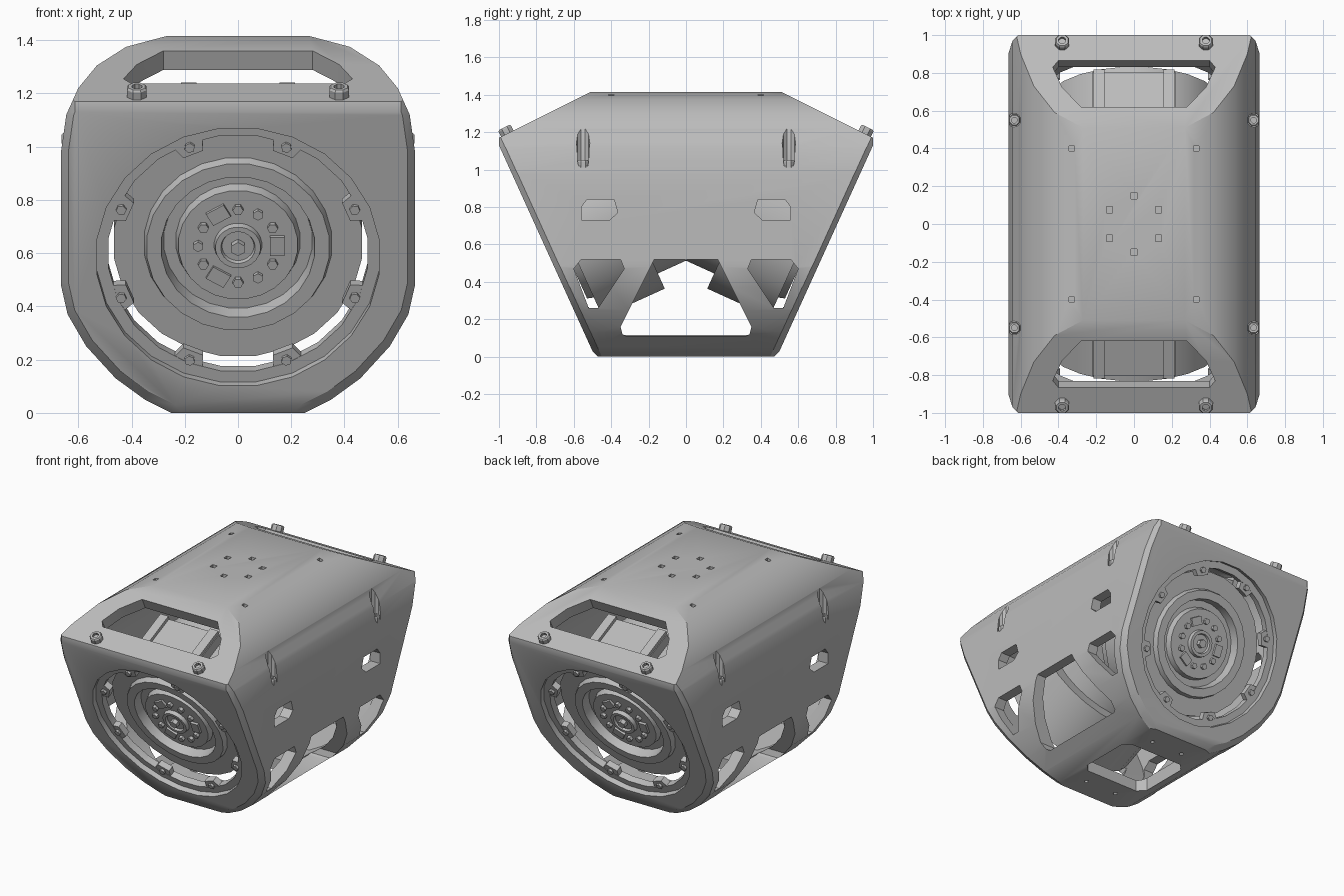
import bpy, bmesh, math
from mathutils import Vector, Matrix

if "Cube" in bpy.data.objects:
    bpy.data.objects.remove(bpy.data.objects["Cube"])

grey = bpy.data.materials.new("plain_grey")
grey.use_nodes = True
grey.diffuse_color = (0.5, 0.5, 0.5, 1)
grey.node_tree.nodes["Principled BSDF"].inputs["Base Color"].default_value = (0.5, 0.5, 0.5, 1)


def finish(bm, name, smooth=True):
    bmesh.ops.recalc_face_normals(bm, faces=bm.faces)
    mesh = bpy.data.meshes.new(name)
    bm.to_mesh(mesh)
    bm.free()
    mesh.materials.append(grey)
    obj = bpy.data.objects.new(name, mesh)
    bpy.context.collection.objects.link(obj)
    if smooth:
        bpy.ops.object.select_all(action='DESELECT')
        obj.select_set(True)
        bpy.context.view_layer.objects.active = obj
        bpy.ops.object.shade_smooth_by_angle(angle=math.radians(30))
    return obj


def frame(origin, x_axis, y_axis):
    x, y = Vector(x_axis).normalized(), Vector(y_axis).normalized()
    m = Matrix((x, y, x.cross(y))).transposed().to_4x4()
    m.translation = origin
    return m


def prism(bm, pts, m, lo, hi):
    a = [bm.verts.new(m @ Vector((x, y, lo))) for x, y in pts]
    b = [bm.verts.new(m @ Vector((x, y, hi))) for x, y in pts]
    bm.faces.new(a)
    bm.faces.new(b)
    for i in range(len(pts)):
        j = (i + 1) % len(pts)
        bm.faces.new((a[i], a[j], b[j], b[i]))


def lathe(bm, profile, m, sides):
    rings = []
    for r, z in profile:
        count = sides if r > 0 else 1
        rings.append([bm.verts.new(m @ Vector((r * math.cos(t), r * math.sin(t), z)))
                      for t in (math.tau * (k + 0.5) / sides for k in range(count))])
    for a, b in zip(rings, rings[1:]):
        for k in range(sides):
            n = (k + 1) % sides
            quad = [a[k % len(a)], a[n % len(a)], b[n % len(b)], b[k % len(b)]]
            bm.faces.new(list(dict.fromkeys(quad)))


def drum(bm, r, m, lo, hi, sides):
    lathe(bm, [(0, lo), (r, lo), (r, hi), (0, hi)], m, sides)


def rect(x0, x1, y0, y1):
    return [(x0, y0), (x1, y0), (x1, y1), (x0, y1)]


def at(x, y, z=0):
    return Matrix.Translation((x, y, z))


def mirrored(half):
    return half + [(-x, y) for x, y in reversed(half)]


def slice_off(bm, point, normal):
    bmesh.ops.bisect_plane(bm, geom=bm.verts[:] + bm.edges[:] + bm.faces[:], dist=1e-5,
                           plane_co=point, plane_no=normal, clear_outer=True)
    edges = [e for e in bm.edges if e.is_boundary]
    if edges:
        bmesh.ops.holes_fill(bm, edges=edges, sides=0)


ENDS = [("front", Matrix.Identity(4)), ("back", Matrix.Rotation(math.pi, 4, 'Z'))]
LEAN = Vector((0, -0.5, 1.1)).normalized()
PLATE_FOOT = Vector((0, -0.5, 0.03))
PLATE_OUT = Vector((1, 0, 0)).cross(LEAN)
PLATE = frame(PLATE_FOOT + LEAN * 0.61, (1, 0, 0), LEAN)
SLOPE = frame((0, -1, 1.17), (1, 0, 0), (0, 0.894, 0.447))
SIDE = frame((0, 0, 0), (0, 1, 0), (0, 0, 1))
SECTION = mirrored([(0.25, 0), (0.35, 0.05), (0.46, 0.13), (0.57, 0.25), (0.64, 0.37),
                    (0.665, 0.48), (0.665, 0.98), (0.645, 1.12), (0.60, 1.22),
                    (0.53, 1.305), (0.42, 1.375), (0.27, 1.415)])


def hull(section, inset, chamfer):
    """Rounded section along y, trimmed by the end planes."""
    bm = bmesh.new()
    prism(bm, section, frame((0, 0, 0), (1, 0, 0), (0, 0, 1)), -1.3, 1.3)
    planes = [(PLATE_FOOT, PLATE_OUT),
              (Vector((0, -0.485, 0.015)), Vector((0, -1, -1)).normalized()),
              (Vector((0, -1, 1.1)), Vector((0, -1, 0))),
              (SLOPE.translation, SLOPE.col[2].to_3d())]
    for _, turn in ENDS:
        rot = turn.to_3x3()
        for p, n in planes:
            slice_off(bm, rot @ (p - n * inset), rot @ n)
        if not chamfer:
            continue
        for (x0, z0), (x1, z1) in zip(section, section[1:]):
            out = Vector((z1 - z0, 0, x0 - x1)).normalized()
            mid = Vector(((x0 + x1) / 2, 0, (z0 + z1) / 2))
            if mid.z > 1.2 or abs(mid.x) < 0.01:
                continue
            mid.y = PLATE_FOOT.y - (mid.z - PLATE_FOOT.z) * 0.5 / 1.1
            n = (out + PLATE_OUT).normalized()
            slice_off(bm, rot @ (mid - n * chamfer), rot @ n)
    bmesh.ops.remove_doubles(bm, verts=bm.verts, dist=1e-4)
    return bm


# Hollow shell
shell = finish(hull(SECTION, 0, 0.02), "shell", False)
inside = [(x * 0.895, 0.707 + (z - 0.707) * 0.89) for x, z in SECTION]
cutters = [finish(hull(inside, 0.08, 0), "hollow_cutter", False)]

# Stepped round wells in the end plates
bm = bmesh.new()
for _, turn in ENDS:
    lathe(bm, [(0, 0.05), (0.535, 0.05), (0.535, -0.035), (0.49, -0.035),
               (0.49, -0.2), (0, -0.2)], turn @ PLATE, 24)
cutters.append(finish(bm, "well_cutter", False))

# Handle, side and bottom windows
bm = bmesh.new()
handle = mirrored([(0.40, 0.15), (0.43, 0.19), (0.38, 0.31), (0.28, 0.425)])
corner = [(-0.60, 0.47), (-0.56, 0.52), (-0.35, 0.52), (-0.33, 0.47), (-0.47, 0.26), (-0.52, 0.26)]
port = [(-0.56, 0.73), (-0.41, 0.73), (-0.365, 0.77), (-0.385, 0.84), (-0.53, 0.84), (-0.56, 0.80)]
middle = mirrored([(0.32, 0.11), (0.34, 0.12), (0.35, 0.16), (0.17, 0.52)])
for _, turn in ENDS:
    prism(bm, handle, turn @ SLOPE, -0.14, 0.1)
    for pts in (corner, port):
        for lo, hi in ((0.3, 0.8), (-0.8, -0.3)):
            prism(bm, pts, turn @ SIDE, lo, hi)
    prism(bm, middle, turn @ SIDE, 0.3, 0.8)
prism(bm, mirrored([(0.2, -0.22), (0.25, -0.17), (0.25, 0.17), (0.2, 0.22)]),
      Matrix.Identity(4), -0.1, 0.2)
cutters.append(finish(bm, "window_cutter", False))

# Counterbores and small screw holes
bm = bmesh.new()
for sx in (-1, 1):
    for sy in (-1, 1):
        drum(bm, 0.036, at(0.635 * sx, 0.55 * sy), 1.02, 1.5, 10)
        drum(bm, 0.02, at(0.33 * sx, 0.4 * sy), 1.36, 1.5, 4)
        drum(bm, 0.015, at(0.12 * sx, 0.33 * sy), -0.1, 0.03, 6)
for k in range(6):
    t = math.radians(30 + 60 * k)
    drum(bm, 0.024, at(0.15 * math.cos(t), 0.15 * math.sin(t)), 1.375, 1.5, 4)
cutters.append(finish(bm, "hole_cutter", False))

bpy.context.view_layer.objects.active = shell
for cutter in cutters:
    mod = shell.modifiers.new(cutter.name, 'BOOLEAN')
    mod.operation, mod.solver, mod.object = 'DIFFERENCE', 'EXACT', cutter
    bpy.ops.object.modifier_apply(modifier=mod.name)
    bpy.data.objects.remove(cutter)
bpy.ops.object.select_all(action='DESELECT')
shell.select_set(True)
bpy.ops.object.shade_smooth_by_angle(angle=math.radians(30))

BOLT = [(0, 0.02), (0.02, 0.02), (0.02, 0.038), (0.034, 0.038), (0.04, 0.03), (0.04, -0.01), (0, -0.01)]
for end, turn in ENDS:
    plate = turn @ PLATE

    # Wheel with grooved face and stepped motor housing
    bm = bmesh.new()
    lathe(bm, [(0, -0.1), (0.06, -0.1), (0.065, -0.085), (0.085, -0.085), (0.09, -0.11),
               (0.225, -0.11), (0.235, -0.15), (0.28, -0.15), (0.29, -0.09), (0.345, -0.09),
               (0.355, -0.125), (0.47, -0.125), (0.47, -0.49), (0.38, -0.49),
               (0.38, -0.655), (0, -0.655)], plate, 24)
    finish(bm, end + "_wheel")

    # Hub studs with three rectangular pads
    bm = bmesh.new()
    drum(bm, 0.028, plate, -0.12, -0.07, 6)
    for k in range(12):
        spin = plate @ Matrix.Rotation(math.tau * k / 12, 4, 'Z')
        if k % 4 == 0:
            prism(bm, rect(0.12, 0.175, -0.038, 0.038), spin, -0.13, -0.095)
        else:
            drum(bm, 0.02, spin @ at(0.15, 0), -0.13, -0.09, 6)
    finish(bm, end + "_hub_studs")

    # Mounting tabs and their screws around the well
    bm = bmesh.new()
    for k in range(8):
        spin = plate @ Matrix.Rotation(math.tau * (k + 0.5) / 8, 4, 'Z')
        prism(bm, [(0.44, -0.04), (0.44, 0.04), (0.51, 0.065), (0.51, -0.065)], spin, -0.078, -0.037)
        drum(bm, 0.02, spin @ at(0.475, 0), -0.06, -0.022, 6)
    finish(bm, end + "_mounting_tabs")

    # Saddle with rails over the motor housing
    bm = bmesh.new()
    prism(bm, rect(-0.22, 0.22, 0.38, 0.478), plate, -0.48, -0.16)
    for sx in (-1, 1):
        prism(bm, rect(0.185 * sx - 0.03, 0.185 * sx + 0.03, 0.4, 0.5), plate, -0.485, -0.155)
    finish(bm, end + "_motor_saddle")

    # Socket bolts on the handle and in the counterbores
    bm = bmesh.new()
    for sx in (-1, 1):
        lathe(bm, BOLT, turn @ SLOPE @ at(0.38 * sx, 0.05), 8)
        lathe(bm, BOLT, turn @ at(0.633 * sx, -0.55, 1.02) @ Matrix.Scale(0.8, 4), 8)
    finish(bm, end + "_bolts")
